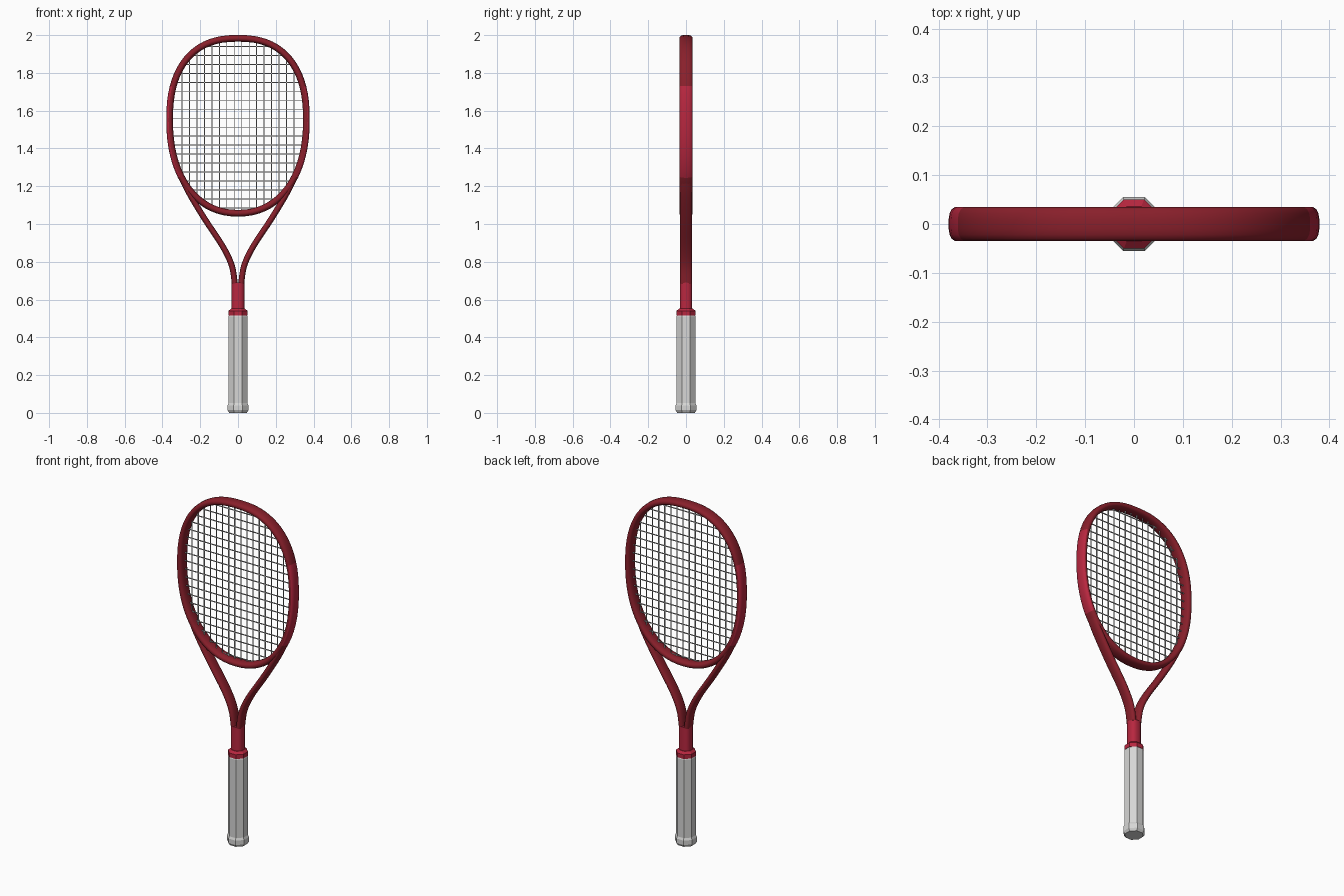
import bpy, bmesh, math
from mathutils import Vector

if "Cube" in bpy.data.objects:
    bpy.data.objects.remove(bpy.data.objects["Cube"])


def material(name, rgb):
    m = bpy.data.materials.new(name)
    m.use_nodes = True
    m.diffuse_color = (*rgb, 1)
    m.node_tree.nodes["Principled BSDF"].inputs["Base Color"].default_value = (*rgb, 1)
    return m


MAROON = material("frame maroon", (0.25, 0.014, 0.024))
CRIMSON = material("shaft crimson", (0.48, 0.02, 0.05))
GRIP = material("grip light grey", (0.68, 0.68, 0.67))
STRING = material("string grey", (0.5, 0.5, 0.5))


def finish(name, bm, mats, smooth=None):
    bmesh.ops.recalc_face_normals(bm, faces=bm.faces)
    mesh = bpy.data.meshes.new(name)
    bm.to_mesh(mesh)
    bm.free()
    ob = bpy.data.objects.new(name, mesh)
    bpy.context.collection.objects.link(ob)
    for mat in mats:
        mesh.materials.append(mat)
    if smooth:
        bpy.ops.object.select_all(action='DESELECT')
        ob.select_set(True)
        bpy.context.view_layer.objects.active = ob
        bpy.ops.object.shade_smooth_by_angle(angle=math.radians(smooth))
    return ob


def spline(pts, steps):
    """Open Catmull-Rom curve through (x, z) points."""
    n, out = len(pts), []
    get = lambda i: Vector(pts[max(0, min(n - 1, i))])
    for i in range(n - 1):
        a, b, c, d = (get(i + k) for k in (-1, 0, 1, 2))
        for s in range(steps):
            t = s / steps
            out.append(0.5 * (2 * b + (c - a) * t + (2 * a - 5 * b + 4 * c - d) * t * t
                              + (3 * b - a - 3 * c + d) * t ** 3))
    return out + [Vector(pts[-1])]


def power(value, exponent):
    return math.copysign(abs(value) ** exponent, value)


def bridge(bm, rings, closed):
    n = len(rings[0])
    for i in range(len(rings) if closed else len(rings) - 1):
        a, b = rings[i], rings[(i + 1) % len(rings)]
        for j in range(n):
            k = (j + 1) % n
            bm.faces.new((a[j], a[k], b[k], b[j]))
    if not closed:
        bm.faces.new(rings[0])
        bm.faces.new(rings[-1])


def sweep(bm, path, closed, half, depth, sides=16, offset=0):
    """Rounded section carried along a path in the xz plane."""
    n, rings = len(path), []
    for i, p in enumerate(path):
        nxt = path[(i + 1) % n] if closed else path[min(i + 1, n - 1)]
        prv = path[i - 1] if closed else path[max(i - 1, 0)]
        t = (nxt - prv).normalized()
        ring = []
        for j in range(sides):
            a = math.tau * (j + 0.5) / sides
            u = power(math.cos(a), 0.8) * half
            v = power(math.sin(a), 0.8) * depth
            ring.append(bm.verts.new((p.x + t.y * u, v + offset, p.y - t.x * u)))
        rings.append(ring)
    bridge(bm, rings, closed)


def octagon_stack(name, levels, mat):
    """Stacked octagons, each level given as (z, half width)."""
    bm = bmesh.new()
    rings = []
    for z, w in levels:
        r = w / math.cos(math.pi / 8)
        angles = [math.tau * (j + 0.5) / 8 for j in range(8)]
        rings.append([bm.verts.new((r * math.cos(a), r * math.sin(a), z)) for a in angles])
    bridge(bm, rings, False)
    return finish(name, bm, [mat])


# Head hoop: egg-shaped loop, fuller at the top
hoop = []
for i in range(72):
    a = math.tau * i / 72
    top = math.sin(a) >= 0
    e = 2 / (2.4 if top else 2.2)
    hoop.append(Vector((0.362 * power(math.cos(a), e),
                        1.55 + (0.433 if top else 0.493) * power(math.sin(a), e))))
bm = bmesh.new()
sweep(bm, hoop, True, 0.018, 0.035)
bm.normal_update()
bmesh.ops.recalc_face_normals(bm, faces=bm.faces)
# Brighter panels along the outer flanks
for f in bm.faces:
    c = f.calc_center_median()
    outward = f.normal.x * math.copysign(1, c.x)
    f.material_index = int(1.25 < c.z < 1.73 and outward > 0.4)
finish("head_hoop", bm, [MAROON, CRIMSON], 40)

# Throat arms
arm = [(0.317, 1.29), (0.262, 1.17), (0.175, 1.025), (0.08, 0.88), (0.033, 0.78), (0.017, 0.685)]
for side, label in ((1, "left"), (-1, "right")):
    bm = bmesh.new()
    sweep(bm, spline([(side * x, z) for x, z in arm], 5), False, 0.016, 0.032)
    finish(label + "_throat_arm", bm, [MAROON], 40)

# Shaft, collar, grip and butt cap
bm = bmesh.new()
sweep(bm, [Vector((0, 0.53)), Vector((0, 0.69))], False, 0.034, 0.033, 24)
finish("shaft", bm, [CRIMSON], 40)
octagon_stack("collar", [(0.515, 0.05), (0.54, 0.05), (0.553, 0.036)], CRIMSON)
octagon_stack("grip", [(0.04, 0.05), (0.51, 0.05), (0.52, 0.046)], GRIP)
octagon_stack("butt_cap", [(0, 0.047), (0.014, 0.055), (0.04, 0.055), (0.052, 0.05)], GRIP)


# Strings end where they meet the hoop
def span(axis, value):
    hits = []
    for i, p in enumerate(hoop):
        q = hoop[i - 1]
        if (p[axis] - value) * (q[axis] - value) < 0:
            f = (value - q[axis]) / (p[axis] - q[axis])
            hits.append(q[1 - axis] + f * (p[1 - axis] - q[1 - axis]))
    return min(hits), max(hits)


bm = bmesh.new()
for i in range(16):
    x = (i - 7.5) * 0.0395
    path = [Vector((x, z)) for z in span(0, x)]
    sweep(bm, path, False, 0.003, 0.003, 4, -0.001)
finish("main_strings", bm, [STRING])

bm = bmesh.new()
for i in range(19):
    z = 1.085 + i * 0.0475
    path = [Vector((x, z)) for x in span(1, z)]
    sweep(bm, path, False, 0.003, 0.003, 4, 0.001)
finish("cross_strings", bm, [STRING])
